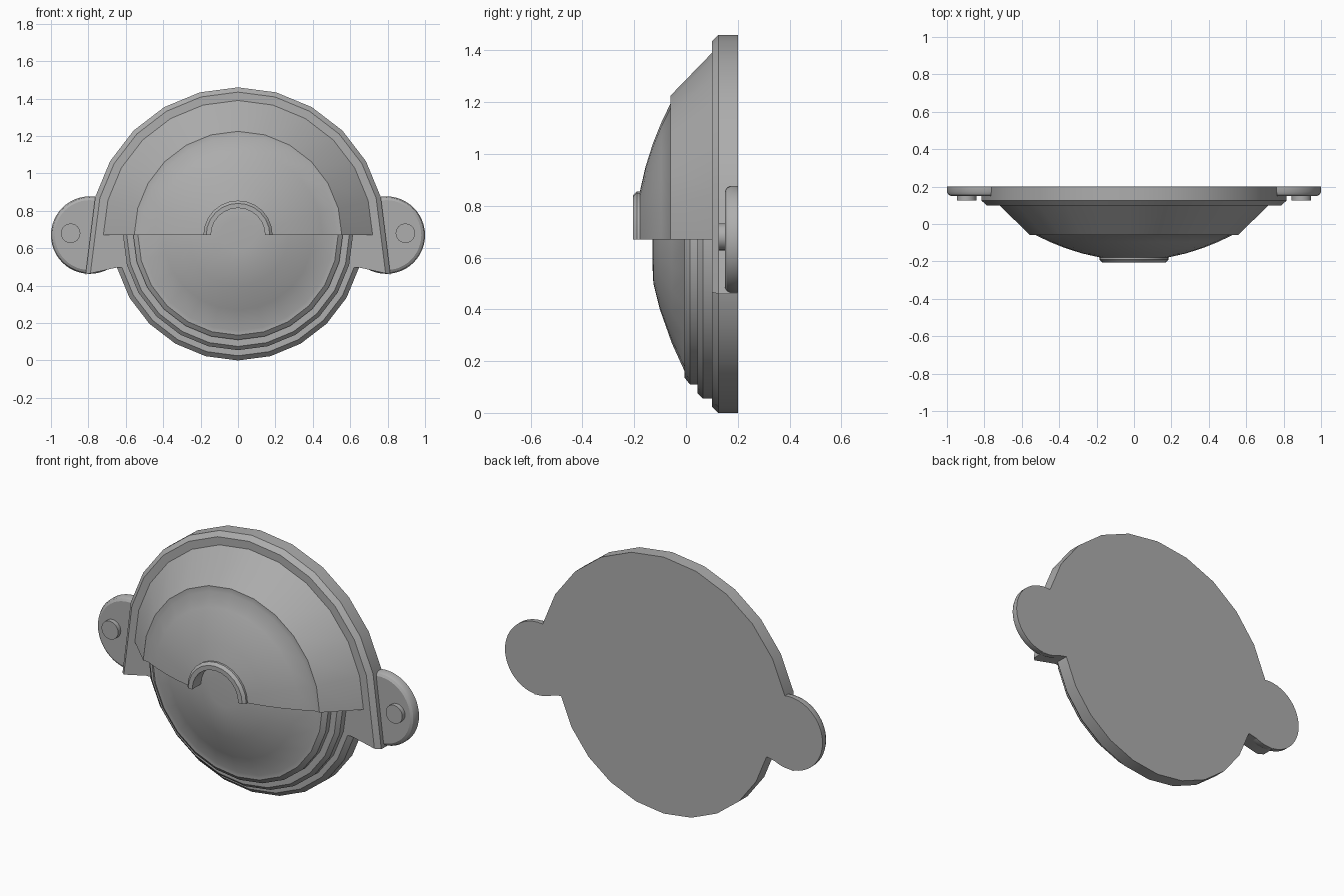
import bpy, bmesh, math

cube = bpy.data.objects.get("Cube")
if cube:
    bpy.data.objects.remove(cube)

AXIS_Z = 0.67   # height of the lamp's round axis
BACK = 0.2      # wall plane

grey = bpy.data.materials.new("light grey")
grey.use_nodes = True
colour = (0.42, 0.42, 0.42, 1)
grey.diffuse_color = colour
grey.node_tree.nodes["Principled BSDF"].inputs["Base Color"].default_value = colour


def finish(name, bm):
    bmesh.ops.remove_doubles(bm, verts=bm.verts, dist=0.0001)
    bmesh.ops.recalc_face_normals(bm, faces=bm.faces)
    mesh = bpy.data.meshes.new(name)
    bm.to_mesh(mesh)
    bm.free()
    mesh.materials.append(grey)
    obj = bpy.data.objects.new(name, mesh)
    bpy.context.collection.objects.link(obj)
    bpy.ops.object.select_all(action="DESELECT")
    obj.select_set(True)
    bpy.context.view_layer.objects.active = obj
    bpy.ops.object.shade_smooth_by_angle(angle=math.radians(28))
    return obj


def lathe(name, profile, steps=24, sweep=math.tau, x=0, z=AXIS_Z):
    """Turn a (radius, y) profile about a y axis; a half sweep is closed and capped."""
    bm = bmesh.new()
    half = sweep < math.tau
    rings = []
    for i in range(steps + 1):
        a = sweep * i / steps
        rings.append([bm.verts.new((x + r * math.cos(a), y, z + r * math.sin(a)))
                      for r, y in profile])
    n = len(profile)
    for a, b in zip(rings, rings[1:]):
        for j in range(n if half else n - 1):
            k = (j + 1) % n
            bm.faces.new((a[j], a[k], b[k], b[j]))
    if half:
        bm.faces.new(rings[0])
        bm.faces.new(rings[-1])
    return finish(name, bm)


# Stepped round body with a shallow dome
lathe("lamp_body", [
    (0, -0.13), (0.09, -0.13), (0.17, -0.126), (0.27, -0.101), (0.40, -0.055), (0.51, -0.005),
    (0.535, -0.005), (0.56, 0.015), (0.56, 0.045),
    (0.595, 0.045), (0.615, 0.065), (0.615, 0.10),
    (0.645, 0.10), (0.67, 0.125), (0.67, BACK), (0, BACK)])

# Half hood with a raised arch around an opening
dome = [(r, -0.195 + 0.49 * r * r) for r in (0.525, 0.45, 0.37, 0.28, 0.185)]
lathe("hood", [(0.72, 0.12), (0.72, 0.10), (0.555, -0.06)] + dome +
      [(0.185, -0.19), (0.17, -0.205), (0.145, -0.205), (0.145, 0.12)],
      steps=12, sweep=math.pi)

# Flange behind the hood, flaring out to two skirts
outline = [(0.79 * math.cos(math.radians(a)), AXIS_Z + 0.79 * math.sin(math.radians(a)))
           for a in range(15, 166, 15)]
outline += [(-0.815, 0.46), (-0.647, 0.497), (0.647, 0.497), (0.815, 0.46)]
bm = bmesh.new()
front = [bm.verts.new((x, 0.10, z)) for x, z in outline]
back = [bm.verts.new((x, BACK, z)) for x, z in outline]
bm.faces.new(front)
bm.faces.new(back)
for i in range(len(outline)):
    j = (i + 1) % len(outline)
    bm.faces.new((front[i], front[j], back[j], back[i]))
bmesh.ops.recalc_face_normals(bm, faces=bm.faces)
rim = [e for e in bm.edges
       if all(v.co.y < 0.15 for v in e.verts) and sum(v.co.z for v in e.verts) > 1.2]
bmesh.ops.bevel(bm, geom=rim, offset=0.025, segments=1, affect="EDGES")
finish("flange", bm)

# Mounting lugs and screws
for side, s in (("left", 1), ("right", -1)):
    lathe(side + "_lug", [(0, 0.15), (0.187, 0.15), (0.2, 0.158), (0.207, 0.172),
                          (0.207, BACK), (0, BACK)], steps=48, x=0.793 * s)
    lathe(side + "_screw", [(0, 0.125), (0.052, 0.125), (0.052, 0.16)],
          steps=24, x=0.895 * s, z=0.68)
